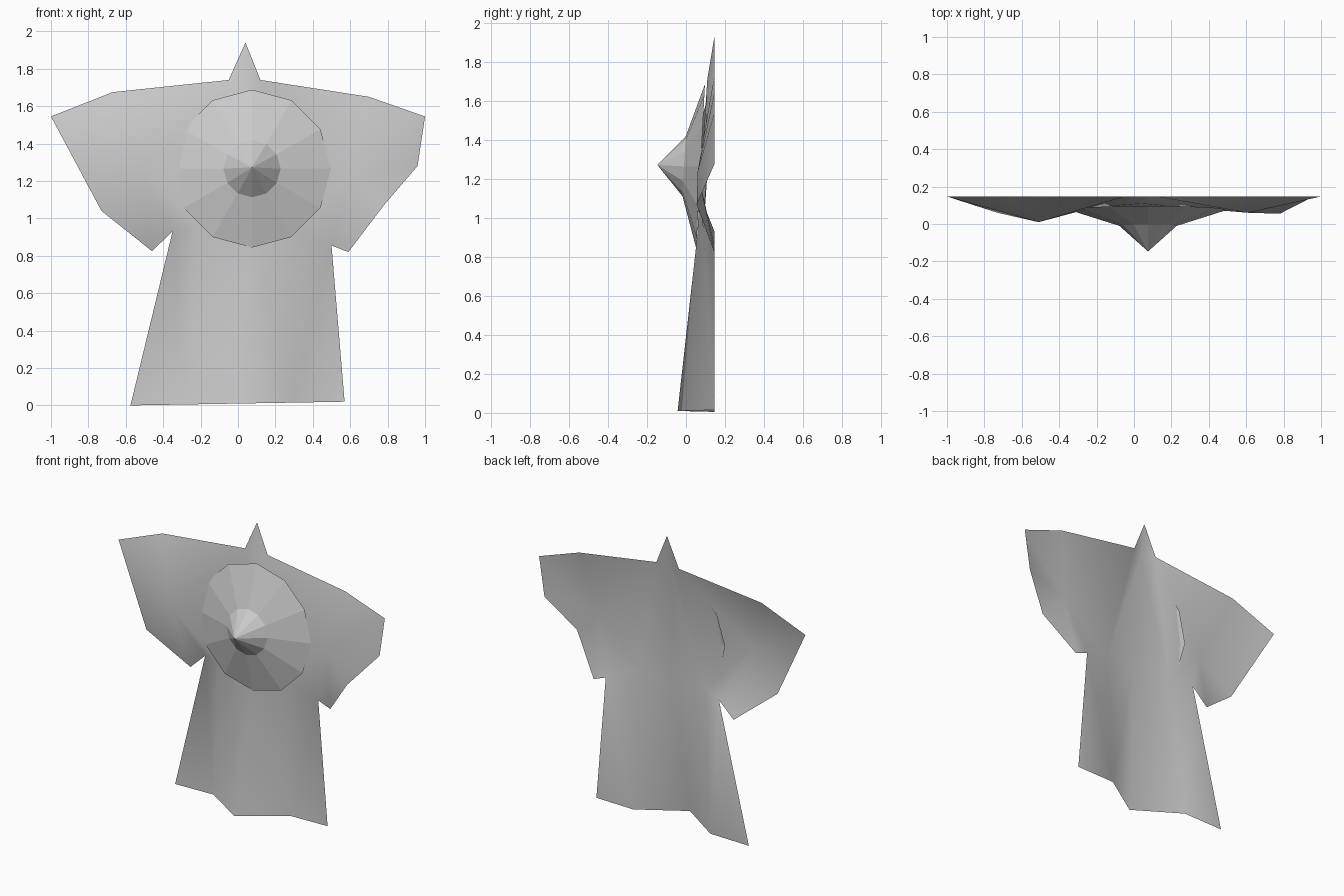
import bpy, bmesh, math

cube = bpy.data.objects.get("Cube")
if cube:
    bpy.data.objects.remove(cube)

BACK = 0.147  # depth of the cloth's outer edge

grey = bpy.data.materials.new("cloth_grey")
grey.use_nodes = True
colour = (0.6, 0.6, 0.6, 1)
grey.diffuse_color = colour
grey.node_tree.nodes["Principled BSDF"].inputs["Base Color"].default_value = colour


def finish(bm, name, smooth):
    mesh = bpy.data.meshes.new(name)
    bm.to_mesh(mesh)
    bm.free()
    mesh.materials.append(grey)
    for p in mesh.polygons:
        p.use_smooth = smooth
    obj = bpy.data.objects.new(name, mesh)
    bpy.context.collection.objects.link(obj)
    return obj


# Robe: a thin folded sheet with a central ridge and two fanned sleeves
bm = bmesh.new()


def point(x, z, y=BACK):
    return bm.verts.new((x, y, z))


ridge_low = point(0, 0.01, -0.043)
ridge_mid = point(0.06, 0.9, 0.057)
ridge_top = point(0.04, 1.71, 0.109)
peak = point(0.04, 1.94)

# Each side: hem and fold points, sleeve fold, and the sleeve outline from neck to armpit
right_side = dict(
    hem=(-0.575, 0), fold_low=(-0.286, 0.005), fold_mid=(-0.21, 0.95, 0.09),
    elbow=(-0.51, 1.27, 0.01),
    outline=[(-0.05, 1.74), (-0.67, 1.675), (-1, 1.545),
             (-0.73, 1.04, 0.06), (-0.46, 0.825), (-0.35, 0.93)])
left_side = dict(
    hem=(0.57, 0.02), fold_low=(0.293, 0.015), fold_mid=(0.29, 0.95, 0.087),
    elbow=(0.61, 1.24, 0.06),
    outline=[(0.12, 1.74), (0.70, 1.65), (1, 1.545), (0.96, 1.28),
             (0.78, 1.07, 0.055), (0.59, 0.82), (0.5, 0.855)])

for side in (right_side, left_side):
    hem, fold_low, fold_mid, elbow = (
        point(*side[k]) for k in ("hem", "fold_low", "fold_mid", "elbow"))
    ring = [point(*p) for p in side["outline"]]
    neck, armpit = ring[0], ring[-1]
    # Skirt panels, chest panel and collar point
    bm.faces.new((hem, fold_low, fold_mid, armpit))
    bm.faces.new((fold_low, ridge_low, ridge_mid, fold_mid))
    bm.faces.new((fold_mid, ridge_mid, ridge_top, neck))
    bm.faces.new((neck, ridge_top, peak))
    # Sleeve fan
    ring.append(fold_mid)
    for a, b in zip(ring, ring[1:] + ring[:1]):
        bm.faces.new((a, b, elbow))
bmesh.ops.triangulate(bm, faces=bm.faces[:])
bmesh.ops.recalc_face_normals(bm, faces=bm.faces[:])
finish(bm, "robe", True)

# Pointed shield: two slightly tilted twelve-sided rings and a tip
bm = bmesh.new()
SIDES, CX, CZ = 12, 0.075, 1.266


def shield_ring(radius, depth):
    verts = []
    for i in range(SIDES):
        a = 2 * math.pi * i / SIDES
        rise = radius * math.cos(a)
        verts.append(bm.verts.new(
            (CX + radius * math.sin(a), depth + 0.053 * rise, CZ + rise)))
    return verts


rim = shield_ring(0.422, 0.075)
inner = shield_ring(0.153, -0.01)
tip = bm.verts.new((CX, -0.147, CZ + 0.007))
for i in range(SIDES):
    j = (i + 1) % SIDES
    bm.faces.new((rim[i], rim[j], inner[j], inner[i]))
    bm.faces.new((inner[i], inner[j], tip))
bmesh.ops.recalc_face_normals(bm, faces=bm.faces[:])
finish(bm, "pointed_shield", False)
